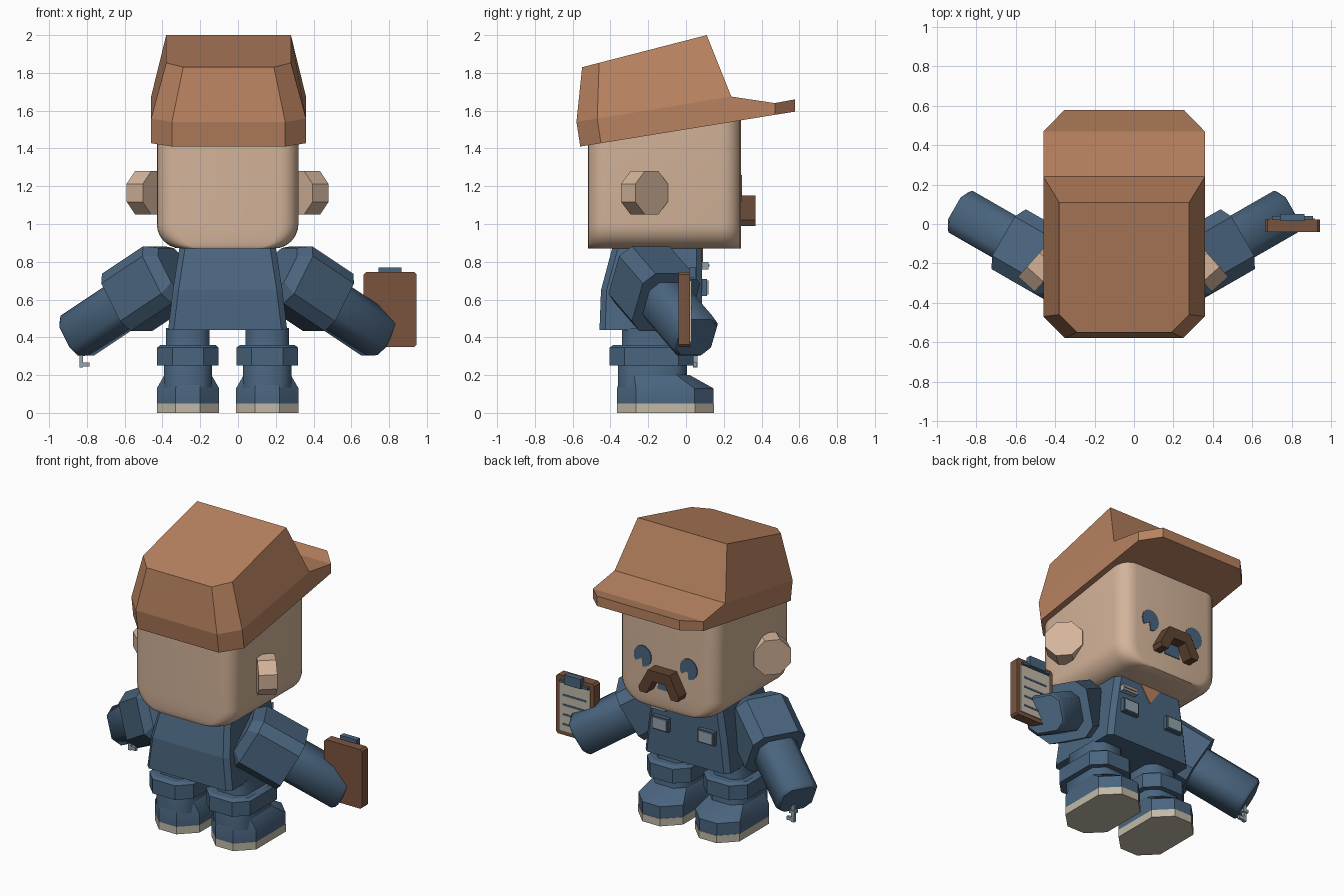
import bpy, bmesh, math
from mathutils import Vector

if "Cube" in bpy.data.objects:
    bpy.data.objects.remove(bpy.data.objects["Cube"])

CX = -0.055  # body centre line


def colour(name, r, g, b):
    m = bpy.data.materials.new(name)
    m.diffuse_color = [((c / 255 + 0.055) / 1.055) ** 2.4 for c in (r, g, b)] + [1]
    m.use_nodes = True
    m.node_tree.nodes["Principled BSDF"].inputs["Base Color"].default_value = m.diffuse_color
    return m


SKIN = colour("skin", 212, 180, 154)
HAT = colour("hat_brown", 184, 130, 96)
BLUE = colour("work_blue", 74, 101, 127)
DARK = colour("dark_brown", 96, 68, 50)
BOARD = colour("board_brown", 122, 84, 61)
SOLE = colour("sole_beige", 194, 186, 168)
METAL = colour("pale_metal", 146, 162, 172)


def loft(name, rings, mat, smooth=0):
    """Closed solid through rings with equal point counts."""
    bm = bmesh.new()
    vs = [[bm.verts.new(p) for p in r] for r in rings]
    n = len(vs[0])
    for a, b in zip(vs, vs[1:]):
        for i in range(n):
            j = (i + 1) % n
            bm.faces.new((a[i], a[j], b[j], b[i]))
    bm.faces.new(vs[0][::-1])
    bm.faces.new(vs[-1])
    bmesh.ops.recalc_face_normals(bm, faces=bm.faces)
    me = bpy.data.meshes.new(name)
    bm.to_mesh(me)
    bm.free()
    ob = bpy.data.objects.new(name, me)
    bpy.context.collection.objects.link(ob)
    me.materials.append(mat)
    if smooth:
        bpy.ops.object.select_all(action='DESELECT')
        ob.select_set(True)
        bpy.context.view_layer.objects.active = ob
        bpy.ops.object.shade_smooth_by_angle(angle=math.radians(smooth))
    return ob


def octagon(x0, x1, y0, y1, c):
    return [(x0 + c, y0), (x1 - c, y0), (x1, y0 + c), (x1, y1 - c),
            (x1 - c, y1), (x0 + c, y1), (x0, y1 - c), (x0, y0 + c)]


def level(pts, z):
    return [(x, y, z) for x, y in pts]


def box(name, x0, x1, y0, y1, z0, z1, mat):
    r = [(x0, y0), (x1, y0), (x1, y1), (x0, y1)]
    return loft(name, [level(r, z0), level(r, z1)], mat)


def plate(name, pts, y0, y1, mat):
    """Outline in x (from the centre line) and z, extruded along y."""
    return loft(name, [[(CX + x, y, z) for x, z in pts] for y in (y0, y1)], mat)


# Head: rounded corners, jaw narrowing at the sides
def head_ring(hw, z, r=0.1):
    pts = []
    for k, (sx, sy) in enumerate(((1, 1), (-1, 1), (-1, -1), (1, -1))):
        for i in range(6):
            a = math.radians(90 * k + 18 * i)
            pts.append((CX + sx * (hw - r) + r * math.cos(a),
                        -0.115 + sy * (0.405 - r) + r * math.sin(a), z))
    return pts


jaw = [head_ring(0.245 + 0.13 * math.sin(math.radians(a)),
                 1.0 - 0.13 * math.cos(math.radians(a))) for a in range(0, 91, 15)]
loft("head", jaw + [head_ring(0.375, 1.6)], SKIN, 40)

# Eyes with a cut-out glint, mouth and moustache
for side, label in ((-1, "left"), (1, "right")):
    pts = []
    for i in range(20):
        a = math.radians(18 * i)
        r = 0.3 if 16 <= i <= 17 else 1
        pts.append((side * 0.17 + 0.064 * r * math.cos(a), 1.19 + 0.07 * r * math.sin(a)))
    plate("eye_" + label, pts, 0.287, 0.296, BLUE)
plate("mouth", [(-0.06, 1.0), (0.06, 1.0), (0.045, 1.1), (-0.045, 1.1)], 0.287, 0.296, BLUE)
plate("moustache", [(-0.15, 1.02), (-0.08, 1.15), (0.08, 1.15), (0.15, 1.02), (0.14, 0.99),
                    (0.09, 0.99), (0.045, 1.08), (-0.045, 1.08), (-0.09, 0.99), (-0.14, 0.99)],
      0.285, 0.368, DARK)

# Hat crown, its base following the tilt of the head
HX = -0.05


def crown_ring(hw, yb, zb, yf, zf, c):
    pts = [(hw, yf), (-hw, yf), (-hw, yb + c), (-hw + c, yb), (hw - c, yb), (hw, yb + c)]
    return [(HX + x, y, zb + (zf - zb) * (y - yb) / (yf - yb)) for x, y in pts]


loft("hat_crown", [crown_ring(0.41, -0.56, 1.41, 0.24, 1.54, 0.11),
                   crown_ring(0.41, -0.58, 1.54, 0.24, 1.675, 0.11),
                   crown_ring(0.33, -0.55, 1.83, 0.11, 2.0, 0.09)], HAT)
# Hat brim
loft("hat_brim", [[(HX - w, y, z0), (HX + w, y, z0), (HX + w, y, z1), (HX - w, y, z1)]
                  for y, w, z0, z1 in ((0.238, 0.41, 1.54, 1.675), (0.47, 0.41, 1.578, 1.64),
                                       (0.578, 0.305, 1.595, 1.66))], HAT)

# Torso
loft("torso", [level(octagon(CX - 0.315, CX + 0.315, -0.458, 0.085, 0.03), 0.44),
               level(octagon(CX - 0.29, CX + 0.29, -0.45, 0.085, 0.03), 0.65),
               level(octagon(CX - 0.255, CX + 0.255, -0.39, 0.085, 0.03), 0.875)], BLUE)
plate("neckline", [(-0.08, 0.875), (0.08, 0.875), (0, 0.76)], 0.083, 0.09, HAT)
for s, label in ((-1, "left"), (1, "right")):
    px = CX + s * 0.17
    box("pocket_" + label, px - 0.06, px + 0.06, 0.08, 0.112, 0.62, 0.71, BLUE)
    box("pocket_face_" + label, px - 0.052, px + 0.052, 0.111, 0.119, 0.628, 0.702, METAL)
box("name_badge", 0.07, 0.18, 0.08, 0.12, 0.76, 0.80, METAL)
box("badge_stripe", 0.08, 0.17, 0.119, 0.125, 0.775, 0.785, HAT)

# Paired limbs and ears
D = Vector((0.75, 0.43, -0.5)).normalized()
H = Vector((-0.5, 0.866, 0)).normalized()
H = (H - D * H.dot(D)).normalized()
W = D.cross(H)
END = Vector((0.795, 0.045, 0.41))


def arm_ring(t, a, c, s):
    """Cross-section of the arm, t back from the wrist."""
    out = []
    for u, v in octagon(-a, a, -a, a, c):
        p = END - D * t + H * u + W * v
        out.append((CX + s * p.x, p.y, p.z))
    return out


for s, label in ((-1, "left"), (1, "right")):
    loft("forearm_" + label, [arm_ring(-0.02, 0.108, 0.045, s), arm_ring(0, 0.122, 0.05, s),
                              arm_ring(0.4, 0.122, 0.05, s)], BLUE, 50)
    loft("sleeve_" + label, [arm_ring(0.35, 0.175, 0.06, s), arm_ring(0.64, 0.175, 0.06, s),
                             arm_ring(0.7, 0.13, 0.05, s)], BLUE, 30)

    # Ear: octagonal disc turned forward
    n = Vector((math.cos(0.73), math.sin(0.73), 0))
    q = Vector((-n.y, n.x, 0))
    c = Vector((0.415, -0.22, 1.165))
    rings = []
    for d in (-0.057, 0.057):
        ring = [c + n * d + q * u + Vector((0, 0, v))
                for u, v in octagon(-0.115, 0.115, -0.115, 0.115, 0.067)]
        rings.append([(CX + s * p.x, p.y, p.z) for p in ring])
    loft("ear_" + label, rings, SKIN)

    # Leg, trouser cuff, shoe and sole
    lx = CX + s * 0.21

    def ring(hw, y0, y1, z, c):
        return level(octagon(lx - hw, lx + hw, y0, y1, c), z)

    loft("leg_" + label, [ring(0.128, -0.36, 0.005, 0.1, 0.06), ring(0.128, -0.36, 0.005, 0.27, 0.06),
                          ring(0.115, -0.34, -0.02, 0.35, 0.05), ring(0.115, -0.34, -0.02, 0.45, 0.05)],
         BLUE, 50)
    loft("trouser_cuff_" + label, [ring(0.163, -0.405, 0.04, 0.25, 0.08),
                                   ring(0.163, -0.405, 0.04, 0.345, 0.08),
                                   ring(0.145, -0.385, 0.02, 0.36, 0.07)], BLUE, 30)
    loft("shoe_" + label, [ring(0.165, -0.365, 0.145, 0.05, 0.1), ring(0.165, -0.365, 0.145, 0.13, 0.1),
                           ring(0.125, -0.345, 0.02, 0.2, 0.07)], BLUE, 30)
    loft("sole_" + label, [ring(0.165, -0.365, 0.148, 0, 0.1), ring(0.165, -0.365, 0.148, 0.05, 0.1)],
         SOLE)

# Clipboard
loft("clipboard", [[(x, y, z) for x, z in octagon(0.665, 0.945, 0.35, 0.745, 0.012)]
                   for y in (-0.04, 0.022)], BOARD)
box("paper", 0.69, 0.92, 0.021, 0.029, 0.375, 0.70, SOLE)
for i in range(4):
    box("paper_line_%d" % i, 0.72, 0.89, 0.028, 0.032, 0.42 + i * 0.065, 0.432 + i * 0.065, BLUE)
box("clip", 0.745, 0.865, 0.015, 0.052, 0.705, 0.77, BLUE)
box("clip_bar", 0.70, 0.91, 0.02, 0.04, 0.705, 0.72, BLUE)

# Key
box("key_shaft", -0.84, -0.82, 0.038, 0.06, 0.24, 0.36, METAL)
box("key_bit", -0.84, -0.785, 0.04, 0.058, 0.245, 0.268, METAL)
box("key_collar", -0.85, -0.81, 0.032, 0.066, 0.30, 0.32, METAL)
